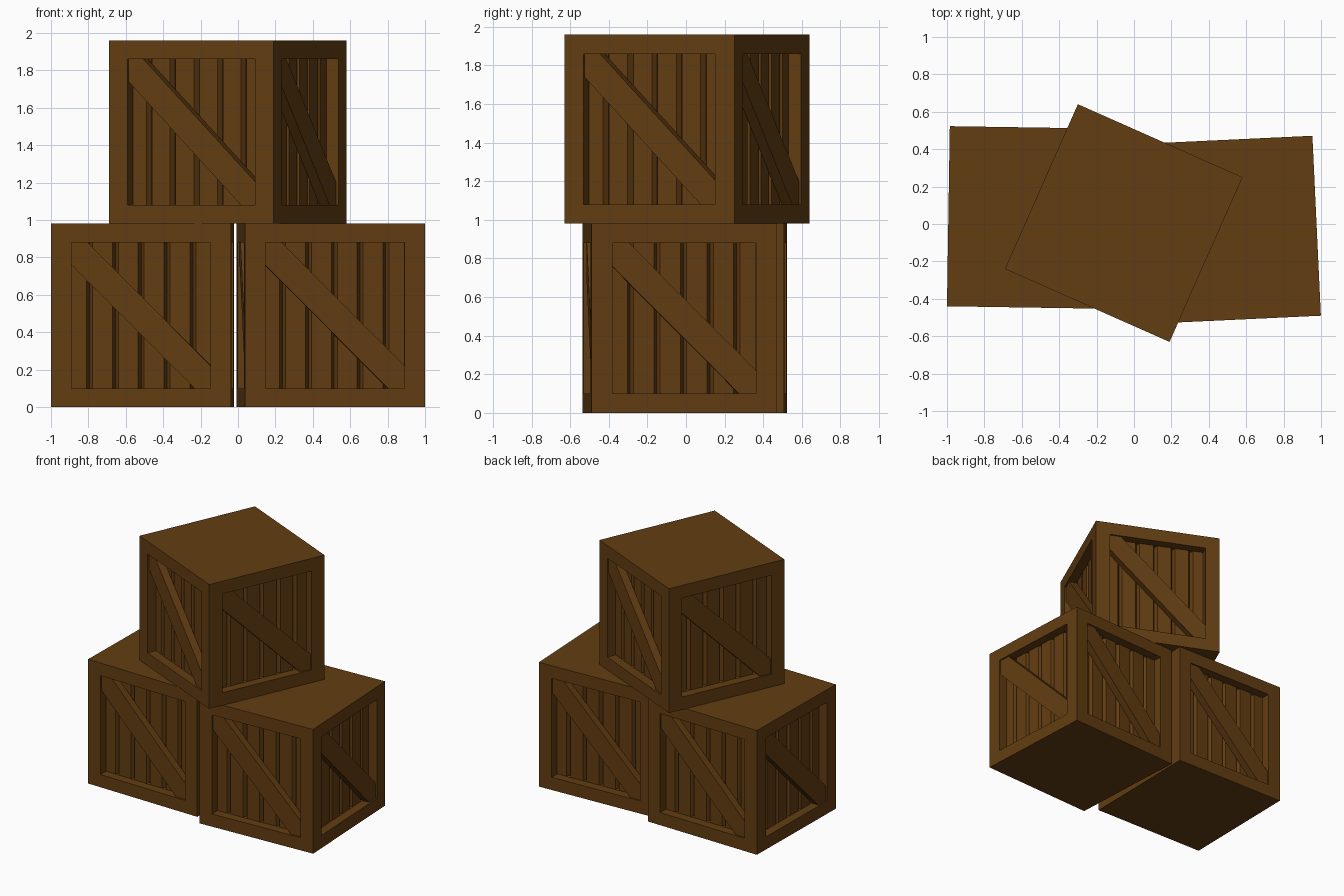
import bpy, bmesh, math
from mathutils import Matrix

if "Cube" in bpy.data.objects:
    bpy.data.objects.remove(bpy.data.objects["Cube"])

S, H = 0.963, 0.98          # crate width and height
OW, OH = 0.3725, 0.39       # half size of the side openings
RECESS = 0.07               # depth of the plank panels
PITCH, GROOVE, DEEP = 0.138, 0.016, 0.03

wood = bpy.data.materials.new("brown wood")
wood.diffuse_color = (0.125, 0.047, 0.006, 1)
wood.use_nodes = True
wood.node_tree.nodes["Principled BSDF"].inputs["Base Color"].default_value = wood.diffuse_color


def finish(bm, name, place):
    me = bpy.data.meshes.new(name)
    bmesh.ops.recalc_face_normals(bm, faces=bm.faces) if "planks" not in name else None
    bm.to_mesh(me)
    bm.free()
    me.materials.append(wood)
    ob = bpy.data.objects.new(name, me)
    ob.matrix_world = place
    bpy.context.collection.objects.link(ob)


def frame(name, place):
    # solid box with a recessed opening on each of the four sides
    bm = bmesh.new()
    bmesh.ops.create_cube(bm, size=1, matrix=Matrix.Diagonal((S, S, H, 1)))
    sides = [f for f in bm.faces if abs(f.normal.z) < 0.5]
    bmesh.ops.inset_individual(bm, faces=sides, thickness=0.1)
    for f in sides:
        n = f.normal.copy()
        for v in f.verts:
            v.co.z = math.copysign(OH, v.co.z)
            i = 0 if abs(n.y) > 0.5 else 1
            v.co[i] = math.copysign(OW, v.co[i])
        new = bmesh.ops.extrude_face_region(bm, geom=[f])["geom"]
        bmesh.ops.translate(bm, vec=-n * RECESS,
                            verts=[v for v in new if isinstance(v, bmesh.types.BMVert)])
        bmesh.ops.delete(bm, geom=[g for g in new if isinstance(g, bmesh.types.BMFace)] +
                         ([f] if f.is_valid else []), context='FACES')
    finish(bm, name, place)


def planks(name, place):
    # upright boards with V grooves between them, on all four sides
    y = -S / 2 + RECESS
    prof = [(-OW, y)]
    for k in range(-2, 3):
        x = k * PITCH
        prof += [(x - GROOVE, y), (x, y + DEEP), (x + GROOVE, y)]
    prof.append((OW, y))
    bm = bmesh.new()
    for q in range(4):
        r = Matrix.Rotation(q * math.pi / 2, 4, 'Z')
        lo = [bm.verts.new(r @ Matrix.Translation((a, b, -OH)).to_translation()) for a, b in prof]
        hi = [bm.verts.new(r @ Matrix.Translation((a, b, OH)).to_translation()) for a, b in prof]
        for i in range(len(prof) - 1):
            bm.faces.new((lo[i], lo[i + 1], hi[i + 1], hi[i]))
    finish(bm, name, place)


def braces(name, place):
    # diagonal boards, upper left to lower right on every side
    shape = [(-OW, OH), (-OW, 0.27), (0.285, -OH), (OW, -OH), (OW, -0.27), (-0.285, OH)]
    bm = bmesh.new()
    for q in range(4):
        r = Matrix.Rotation(q * math.pi / 2, 4, 'Z')
        vs = [bm.verts.new(r @ Matrix.Translation((a, -S / 2 + 0.012, b)).to_translation())
              for a, b in shape]
        f = bm.faces.new(vs)
        new = bmesh.ops.extrude_face_region(bm, geom=[f], use_keep_orig=True)["geom"]
        bmesh.ops.translate(bm, vec=r.to_3x3() @ Matrix.Translation((0, RECESS - 0.012, 0)).to_translation(),
                            verts=[v for v in new if isinstance(v, bmesh.types.BMVert)])
    finish(bm, name, place)


# two crates side by side, one turned crate on top
for label, x, y, level, turn in (("left", -0.511, 0.034, 0, -0.9),
                                 ("right", 0.4955, -0.032, 0, 2.7),
                                 ("top", -0.055, 0.005, 1, -23.9)):
    place = Matrix.Translation((x, y, H * (level + 0.5))) @ Matrix.Rotation(math.radians(turn), 4, 'Z')
    frame(label + "_crate_frame", place)
    planks(label + "_crate_planks", place)
    braces(label + "_crate_braces", place)
